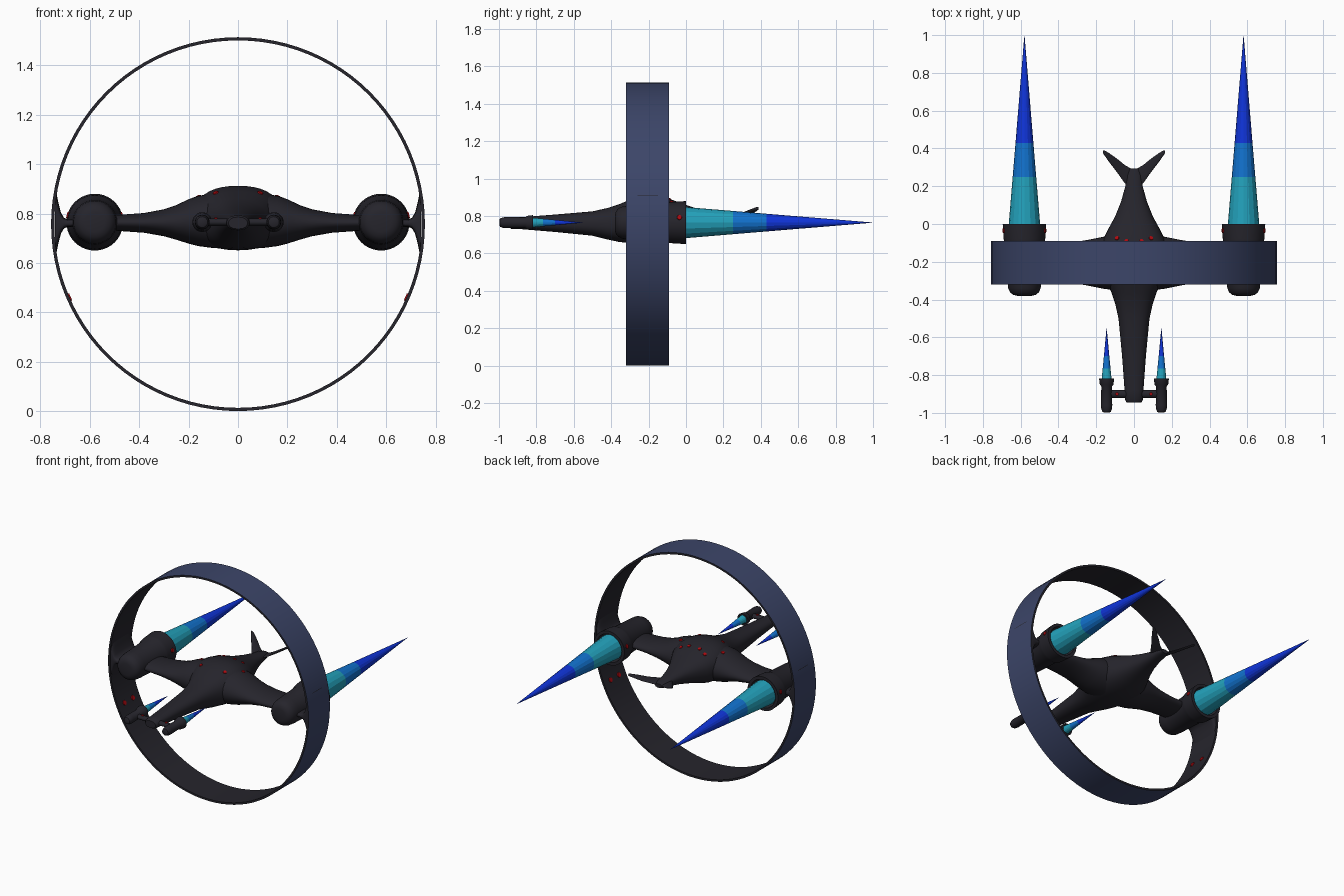
import bpy, bmesh, math
from mathutils import Vector
from mathutils.bvhtree import BVHTree

if "Cube" in bpy.data.objects:
    bpy.data.objects.remove(bpy.data.objects["Cube"])


def mat(name, rgb):
    m = bpy.data.materials.new(name)
    m.diffuse_color = (*rgb, 1)
    m.use_nodes = True
    m.node_tree.nodes["Principled BSDF"].inputs["Base Color"].default_value = m.diffuse_color
    return m


CHARCOAL = mat("charcoal", (0.019, 0.018, 0.025))
NAVY = mat("navy", (0.045, 0.060, 0.140))
CYAN = mat("cyan", (0.017, 0.360, 0.500))
BLUE = mat("mid_blue", (0.006, 0.170, 0.620))
DEEP = mat("deep_blue", (0.005, 0.035, 0.700))
RED = mat("red", (0.420, 0.003, 0.005))

ZC = 0.765       # height of the wing line
RING_R = 0.757   # ring radius


def finish(name, bm, mats, smooth=40):
    bmesh.ops.recalc_face_normals(bm, faces=bm.faces[:])
    me = bpy.data.meshes.new(name)
    bm.to_mesh(me)
    bm.free()
    for m in mats:
        me.materials.append(m)
    ob = bpy.data.objects.new(name, me)
    bpy.context.collection.objects.link(ob)
    if smooth:
        bpy.ops.object.select_all(action='DESELECT')
        ob.select_set(True)
        bpy.context.view_layer.objects.active = ob
        bpy.ops.object.shade_smooth_by_angle(angle=math.radians(smooth))
    return ob


def loft(name, sections, axis='Y', n=32, power=1.0, mats=(CHARCOAL,), smooth=40, bands=None):
    """Skin oval sections (position, side centre, side radius, z centre, z radius)."""
    bm = bmesh.new()
    loops = []
    for t, u, ru, z, rz in sections:
        loop = []
        for i in range(n):
            a = 2 * math.pi * i / n
            c, s = math.cos(a), math.sin(a)
            c = math.copysign(abs(c) ** power, c) * ru + u
            s = math.copysign(abs(s) ** power, s) * rz + z
            loop.append(bm.verts.new((c, t, s) if axis == 'Y' else (t, c, s)))
        loops.append(loop)
    for k, (a, b) in enumerate(zip(loops, loops[1:])):
        for i in range(n):
            j = (i + 1) % n
            f = bm.faces.new((a[i], a[j], b[j], b[i]))
            if bands:
                f.material_index = bands[k]
    bm.faces.new(loops[0])
    bm.faces.new(loops[-1])
    return finish(name, bm, mats, smooth)


def lathe(name, x, profile, **kw):
    return loft(name, [(y, x, r, ZC, r) for y, r in profile], **kw)


def flame(name, x, y0, y1, r, cuts):
    """Three-coloured exhaust cone."""
    ys = [y0 - 0.02, cuts[0], cuts[1], y1]
    slope = r / (y1 - y0)
    prof = [(y, max((y1 - y) * slope, 0.0004)) for y in ys]
    lathe(name, x, prof, n=16, mats=(CYAN, BLUE, DEEP), smooth=0, bands=(0, 1, 2))


def span(z_lo, z_hi):
    return (z_lo + z_hi) / 2, (z_hi - z_lo) / 2


# Big hoop: navy outside, charcoal elsewhere
bm = bmesh.new()
N = 96
prof = [(RING_R, -0.32), (RING_R, -0.09), (RING_R - 0.013, -0.09), (RING_R - 0.013, -0.32)]
hoop = [[bm.verts.new((r * math.cos(2 * math.pi * i / N), y, RING_R + r * math.sin(2 * math.pi * i / N)))
         for r, y in prof] for i in range(N)]
for i in range(N):
    a, b = hoop[i], hoop[(i + 1) % N]
    for k in range(4):
        f = bm.faces.new((a[k], a[(k + 1) % 4], b[(k + 1) % 4], b[k]))
        f.material_index = 1 if k == 0 else 0
finish("hoop", bm, (CHARCOAL, NAVY))

# Fuselage with long nose and slim tail
body = [(-0.945, .038, .738, .785), (-0.935, .046, .732, .792), (-0.88, .050, .730, .794),
        (-0.70, .063, .715, .808), (-0.50, .082, .695, .825), (-0.42, .100, .675, .843),
        (-0.36, .120, .662, .862), (-0.30, .150, .655, .888), (-0.25, .172, .652, .904),
        (-0.20, .180, .651, .912), (-0.15, .180, .653, .908), (-0.09, .168, .662, .893),
        (-0.03, .138, .680, .870), (0.04, .100, .703, .846), (0.12, .068, .725, .825),
        (0.20, .046, .742, .808), (0.26, .040, .753, .798), (0.295, .026, .762, .788)]
fuselage = loft("fuselage", [(y, 0, w, *span(a, b)) for y, w, a, b in body], n=40, power=0.85)

# Nose cross bar
loft("nose_cross_bar", [(x, -0.90, .020, ZC, .015) for x in (-0.145, 0.145)], 'X', n=16)

wing_sections = [(0.00, .150, .656, .895), (0.10, .145, .660, .880), (0.16, .138, .668, .872),
                 (0.20, .130, .678, .858), (0.25, .120, .694, .834), (0.30, .112, .708, .817),
                 (0.38, .105, .722, .802), (0.52, .100, .732, .792)]
pod = [(-0.380, .040), (-0.375, .060), (-0.362, .076), (-0.340, .086), (-0.300, .090),
       (-0.120, .098), (-0.095, .108), (-0.080, .110), (0.0, .115), (0.0, .095), (-0.06, .088)]
small_pod = [(-0.998, .014), (-0.994, .022), (-0.980, .028), (-0.960, .030), (-0.860, .028),
             (-0.850, .036), (-0.818, .040), (-0.818, .030), (-0.835, .027)]
joint = [(0.64, .015), (0.690, .015), (0.705, .022), (0.717, .042), (0.728, .085), (0.737, .130), (0.742, .150)]
fin = [(0.01, .235, .055, .775), (0.05, .265, .048, .788), (0.09, .310, .036, .805),
       (0.13, .350, .024, .826), (0.155, .375, .014, .838), (0.165, .382, .006, .842)]

wings = []
for side, s in (("left", -1), ("right", 1)):
    # Wing blending into the body
    wings.append(loft(side + "_wing", [(s * x, -0.205, c, *span(a, b)) for x, c, a, b in wing_sections], 'X'))
    # Engine pod and its flame
    lathe(side + "_engine_pod", s * 0.58, pod, n=40)
    flame(side + "_flame", s * 0.58, 0.0, 1.0, .083, (0.25, 0.43))
    # Small nose thruster and its flame
    lathe(side + "_nose_thruster", s * 0.145, small_pod, n=20)
    flame(side + "_nose_flame", s * 0.145, -0.82, -0.55, .026, (-0.765, -0.70))
    # Flared joint between pod and hoop
    loft(side + "_hoop_joint", [(s * x, -0.205, .112, ZC - 0.004, h) for x, h in joint], 'X', power=0.5)
    # Swept tail fin
    loft(side + "_tail_fin", [(s * x, y, ry, z, .008) for x, y, ry, z in fin], 'X', n=16)


# Small red marker lights
def light(name, p, normal, r=0.013):
    bm = bmesh.new()
    bmesh.ops.create_cone(bm, cap_ends=True, segments=12, radius1=r, radius2=r * 0.8, depth=0.008)
    rot = Vector((0, 0, 1)).rotation_difference(Vector(normal)).to_matrix()
    bmesh.ops.rotate(bm, verts=bm.verts[:], matrix=rot)
    bmesh.ops.translate(bm, verts=bm.verts[:], vec=p)
    finish(name, bm, (RED,), 0)


trees = []
for ob in [fuselage] + wings:
    bm = bmesh.new()
    bm.from_mesh(ob.data)
    trees.append(BVHTree.FromBMesh(bm))
    bm.free()
for s in (-1, 1):
    for k, (x, y) in enumerate([(.09, -.075), (.09, -.27), (.16, -.17), (.04, -.09)]):
        hits = [t.ray_cast(Vector((s * x, y, 2)), Vector((0, 0, -1))) for t in trees]
        p, nrm = max((h for h in hits if h[0]), key=lambda h: h[0].z)[:2]
        light(f"body_light_{k}_{s}", p, nrm if nrm.z > 0 else -nrm)
    # Lights around the pod rims
    for k, a in enumerate((0.25, math.pi - 0.25)):
        d = Vector((math.cos(a), 0, math.sin(a)))
        light(f"pod_light_{k}_{s}", Vector((s * 0.58, -0.035, ZC)) + d * 0.113, d, 0.015)
    # Lights inside the hoop
    for k, y in enumerate((-0.25, -0.16)):
        d = Vector((s * math.cos(0.41), 0, -math.sin(0.41)))
        light(f"hoop_light_{k}_{s}", Vector((0, y, RING_R)) + d * (RING_R - 0.014), -d, 0.018)
    # Lights on the nose bar
    light(f"nose_light_{s}", Vector((s * 0.09, -0.90, ZC + 0.015)), (0, 0, 1), 0.009)
